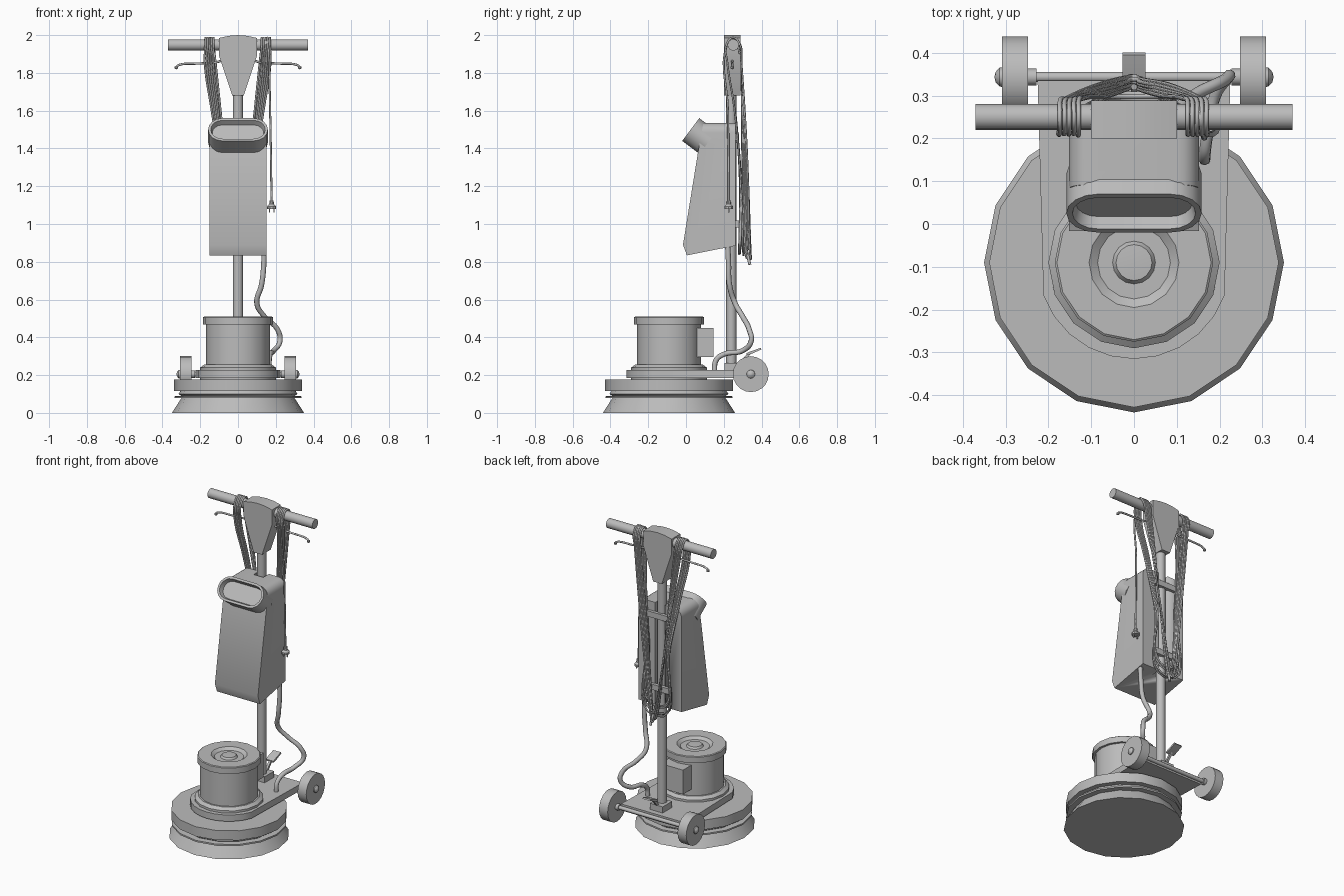
import bpy, bmesh, random
from math import sin, cos, pi, radians
from mathutils import Vector, Matrix

random.seed(4)
if "Cube" in bpy.data.objects:
    bpy.data.objects.remove(bpy.data.objects["Cube"])

grey = bpy.data.materials.new("mid grey")
grey.use_nodes = True
GREY = (0.5, 0.5, 0.5, 1)
grey.diffuse_color = GREY
grey.node_tree.nodes["Principled BSDF"].inputs["Base Color"].default_value = GREY


def activate(ob):
    bpy.ops.object.select_all(action='DESELECT')
    ob.select_set(True)
    bpy.context.view_layer.objects.active = ob


def finish(name, bm):
    bmesh.ops.recalc_face_normals(bm, faces=bm.faces[:])
    me = bpy.data.meshes.new(name)
    bm.to_mesh(me)
    bm.free()
    ob = bpy.data.objects.new(name, me)
    bpy.context.collection.objects.link(ob)
    me.materials.append(grey)
    activate(ob)
    bpy.ops.object.shade_smooth_by_angle(angle=radians(32))
    return ob


def lathe(name, profile, centre, sides=16, axis='Z'):
    """Turn (radius, height) pairs about an axis through centre."""
    bm = bmesh.new()
    rings = []
    for r, h in profile:
        n = sides if r > 0 else 1
        rings.append([bm.verts.new((r * cos(2 * pi * i / sides), r * sin(2 * pi * i / sides), h))
                      for i in range(n)])
    for a, b in zip(rings, rings[1:]):
        for i in range(sides):
            j = (i + 1) % sides
            quad = [a[i % len(a)], a[j % len(a)], b[j % len(b)], b[i % len(b)]]
            bm.faces.new(list(dict.fromkeys(quad)))
    turn = Matrix.Rotation(pi / 2, 4, 'Y') if axis == 'X' else Matrix.Identity(4)
    bm.transform(Matrix.Translation(centre) @ turn)
    return finish(name, bm)


def prism_bm(outline, axis, lo, hi):
    """Extrude a 2D outline along the named axis."""
    place = {'X': lambda a, b, d: (d, a, b), 'Y': lambda a, b, d: (a, d, b),
             'Z': lambda a, b, d: (a, b, d)}[axis]
    bm = bmesh.new()
    ends = [[bm.verts.new(place(a, b, d)) for a, b in outline] for d in (lo, hi)]
    for end in ends:
        bm.faces.new(end)
    for i in range(len(outline)):
        j = (i + 1) % len(outline)
        bm.faces.new((ends[0][i], ends[0][j], ends[1][j], ends[1][i]))
    return bm


def prism(name, outline, axis, lo, hi):
    return finish(name, prism_bm(outline, axis, lo, hi))


def box(name, x, y, z):
    return prism(name, [(x[0], y[0]), (x[1], y[0]), (x[1], y[1]), (x[0], y[1])], 'Z', *z)


def tube(name, points, radius, cyclic=False, bend=True):
    cu = bpy.data.curves.new(name, 'CURVE')
    cu.dimensions = '3D'
    cu.bevel_depth = radius
    cu.bevel_resolution = 2
    cu.resolution_u = 8
    cu.use_fill_caps = True
    sp = cu.splines.new('BEZIER')
    sp.bezier_points.add(len(points) - 1)
    for bp, p in zip(sp.bezier_points, points):
        bp.co = p
        bp.handle_left_type = bp.handle_right_type = 'AUTO' if bend else 'VECTOR'
    sp.use_cyclic_u = cyclic
    ob = bpy.data.objects.new(name, cu)
    bpy.context.collection.objects.link(ob)
    cu.materials.append(grey)
    activate(ob)
    bpy.ops.object.convert(target='MESH')
    bpy.ops.object.shade_smooth_by_angle(angle=radians(50))
    return ob


# Brush housing and motor
HUB = (0, -0.09, 0)
lathe("brush_housing", [(0, 0), (.35, 0), (.305, .07), (.3, .078), (.336, .078), (.336, .088),
                        (.3, .09), (.315, .1), (.305, .115), (.338, .115), (.338, .176),
                        (.2, .176), (.2, .19), (0, .19)], HUB)
lathe("motor", [(0, .22), (.2, .22), (.2, .24), (.18, .255), (.17, .255), (.17, .47), (0, .47)], HUB)
lathe("motor_cap", [(0, .468), (.185, .468), (.185, .506), (.18, .51), (.105, .51), (.085, .495),
                    (.05, .495), (.042, .507), (0, .51)], HUB)
box("motor_switch_box", (-.08, .08), (.04, .145), (.295, .45))

# Deck plate with a rounded front
arc = [(.225 * cos(a), HUB[1] + .225 * sin(a)) for a in (-pi + radians(20) + i * radians(14) for i in range(11))]
prism("deck_plate", [(-.225, .335)] + arc + [(.225, .335)], 'Z', .185, .226)

# Wheels and axle
lathe("axle", [(0, -.25), (.012, -.25), (.012, .25), (0, .25)], (0, .343, .205), 12, 'X')
for side, s in (("left", 1), ("right", -1)):
    lathe(side + "_wheel", [(0, s * .247), (.095, s * .247), (.095, s * .308), (0, s * .308)],
          (0, .343, .205), 20, 'X')
    lathe(side + "_hub_cap", [(0, s * .3), (.024, s * .3), (.022, s * .314), (.012, s * .323), (0, s * .326)],
          (0, .343, .205), 12, 'X')
    lathe(side + "_axle_collar", [(0, s * .228), (.02, s * .228), (.02, s * .25), (0, s * .25)],
          (0, .343, .205), 12, 'X')

# Pole, its foot and the tilt pedal
lathe("pole", [(0, .2), (.027, .2), (.027, 1.72), (0, 1.72)], (0, .24, 0))
box("pole_foot", (-.045, .045), (.205, .3), (.22, .265))
prism("pedal_stem", [(.26, .24), (.28, .24), (.345, .315), (.33, .32)], 'X', -.007, .007)
prism("pedal", [(.322, .305), (.345, .312), (.4, .336), (.395, .344), (.34, .325), (.32, .315)],
      'X', -.027, .027)

# Control head, grips and levers
prism("control_head", [(-.03, 1.68), (.03, 1.68), (.1, 1.89), (.1, 1.985), (.05, 1.996), (0, 2),
                       (-.05, 1.996), (-.1, 1.985), (-.1, 1.89)], 'Y', .2, .288)
lathe("handle_bar", [(0, -.37), (.03, -.37), (.03, .37), (0, .37)], (0, .25, 1.948), 16, 'X')
for side, s in (("left", 1), ("right", -1)):
    tube(side + "_lever", [(s * .07, .245, 1.87), (s * .13, .245, 1.853), (s * .2, .245, 1.85),
                           (s * .32, .245, 1.838), (s * .328, .245, 1.825)], .006)
    lathe(side + "_lever_tip", [(0, -.01), (.009, -.005), (.009, .005), (0, .01)],
          (s * .327, .245, 1.828), 8)

# Solution tank, hollowed at the back for the pole
bm = prism_bm([(.005, .834), (-.016, .89), (.063, 1.377), (.092, 1.535), (.262, 1.535), (.262, .885)],
              'X', -.152, .152)
top = [e for e in bm.edges if all(v.co.z > 1.5 for v in e.verts) and e.verts[0].co.x == e.verts[1].co.x]
bmesh.ops.bevel(bm, geom=top, offset=.05, segments=5, profile=.5, affect='EDGES')
tank = finish("tank", bm)
groove = box("tank_groove_cutter", (-.034, .034), (.206, .4), (.7, 1.7))
groove.hide_render = True
groove.hide_viewport = True
cut = tank.modifiers.new("groove", 'BOOLEAN')
cut.operation = 'DIFFERENCE'
cut.object = groove
activate(tank)
bpy.ops.object.modifier_apply(modifier=cut.name)
bpy.data.objects.remove(groove)

# Tilted filler mouth with a recessed opening
H, W = .075, .158
oval = [(sx * (W - H) + H * cos(a), H * sin(a)) for sx, start in ((1, -pi / 2), (-1, pi / 2))
        for a in (start + i * pi / 8 for i in range(9))]
bm = prism_bm(oval, 'Z', -.115, 0)
bm.faces.ensure_lookup_table()
rim = max((f for f in bm.faces if len(f.verts) > 4), key=lambda f: f.calc_center_median().z)
bmesh.ops.recalc_face_normals(bm, faces=bm.faces[:])
bmesh.ops.inset_region(bm, faces=[rim], thickness=.014)
bmesh.ops.inset_region(bm, faces=[rim], thickness=.008, depth=-.03)
out = Vector((0, -.8, .6))
up = Vector((0, .6, .8))
frame = Matrix((Vector((1, 0, 0)), up, out)).transposed().to_4x4()
bm.transform(Matrix.Translation((0, .025, 1.5)) @ frame)
finish("tank_filler_mouth", bm)

# Tank brackets behind the pole
for name, z in (("upper", 1.46), ("lower", 1.0)):
    box(name + "_tank_bracket", (-.08, .08), (.258, .28), (z - .018, z + .018))

# Solution hose
tube("solution_hose", [(.137, .22, .9), (.137, .225, .8), (.125, .23, .68), (.1, .26, .58), (.14, .3, .51),
                       (.21, .335, .44), (.222, .345, .38), (.19, .3, .33), (.17, .2, .31),
                       (.165, .16, .28), (.165, .15, .21)], .014)

# Power cable looped over the grips and hanging behind the pole
for i in range(5):
    w = .125 + .011 * i
    low = .82 + random.uniform(-.02, .07)
    back = .3 + .006 * i
    half = [(.012, back + .015, low + .03), (.5 * w, back, 1.35), (.93 * w, .292, 1.87),
            (w, .285, 1.95), (w, .25, 1.986), (w, .214, 1.95), (1.02 * w, .218, 1.86),
            (.82 * w, .255, 1.62), (.5 * w, .285, 1.3), (.012, back - .015, low + .05)]
    other = [(-x - .004, y + random.uniform(-.003, .003), z) for x, y, z in reversed(half)]
    outer = [(0, back + .02, low)]
    tube("cable_loop_%d" % (i + 1), outer + half[:-1] + [(0, back - .02, low + .02)] + other[1:],
         .0055, cyclic=True)
tube("cable_tail", [(0, .32, .86), (.01, .33, .82), (.015, .338, .785)], .008)
tube("plug_cord", [(.15, .285, 1.9), (.155, .25, 1.986), (.16, .214, 1.94), (.17, .222, 1.6),
                   (.178, .226, 1.1)], .0055)
lathe("plug", [(0, 1.08), (.024, 1.08), (.024, 1.093), (.013, 1.105), (.01, 1.125), (0, 1.125)],
      (.178, .226, 0), 10)
for s in (-1, 1):
    box("plug_pin", (.178 + s * .012 - .003, .178 + s * .012 + .003), (.223, .229), (1.06, 1.085))
